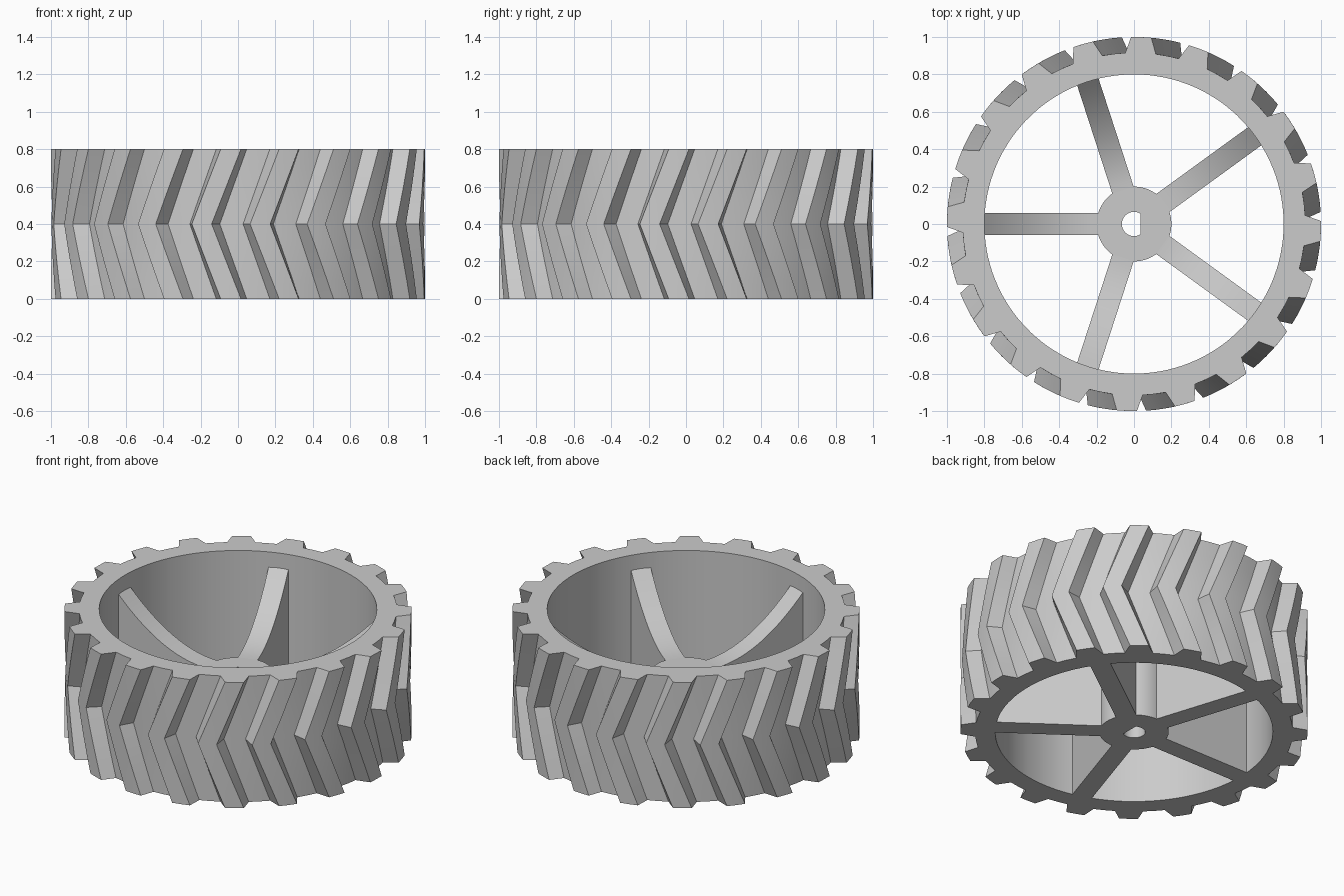
import bpy
import bmesh
from math import cos, sin, radians, pi

cube = bpy.data.objects.get("Cube")
if cube:
    bpy.data.objects.remove(cube, do_unlink=True)

HEIGHT = 0.8
TEETH = 20
PITCH = 360 / TEETH
TWIST = -PITCH / 2        # chevron sweep from each face to mid height
FIRST = -92.2             # angle of the first tooth at the end faces
TIP, ROOT, BORE = 1.0, 0.916, 0.8
HUB_R, HUB_H = 0.2, 0.4
SPOKE_W, SPOKE_TOP = 0.12, 0.71

grey = bpy.data.materials.new("light_grey")
grey.use_nodes = True
colour = (0.6, 0.6, 0.6, 1)
grey.diffuse_color = colour
grey.node_tree.nodes["Principled BSDF"].inputs["Base Color"].default_value = colour


def finish(name, bm):
    bmesh.ops.recalc_face_normals(bm, faces=bm.faces)
    mesh = bpy.data.meshes.new(name)
    bm.to_mesh(mesh)
    bm.free()
    mesh.materials.append(grey)
    obj = bpy.data.objects.new(name, mesh)
    bpy.context.collection.objects.link(obj)
    bpy.ops.object.select_all(action="DESELECT")
    obj.select_set(True)
    bpy.context.view_layer.objects.active = obj
    bpy.ops.object.shade_smooth_by_angle(angle=radians(25))
    return obj


def tube(name, loops):
    """Closed ring solid: each loop of points is bridged to the next, the last to the first."""
    bm = bmesh.new()
    rings = [[bm.verts.new(p) for p in loop] for loop in loops]
    n = len(rings[0])
    for k, a in enumerate(rings):
        b = rings[(k + 1) % len(rings)]
        for i in range(n):
            j = (i + 1) % n
            bm.faces.new((a[i], a[j], b[j], b[i]))
    return finish(name, bm)


def polar(r, degrees, z):
    a = radians(degrees)
    return (r * cos(a), r * sin(a), z)


# Rim with chevron tread
tooth = [(-5.1, ROOT), (-3.1, TIP), (0, TIP), (3.1, TIP), (5.1, ROOT), (9, ROOT)]
section = [(FIRST + k * PITCH + a, r) for k in range(TEETH) for a, r in tooth]
SLICES = 8
loops = []
for s in range(SLICES + 1):
    f = s / SLICES
    turn = TWIST * (1 - abs(2 * f - 1))
    loops.append([polar(r, a + turn, HEIGHT * f) for a, r in section])
for z in (HEIGHT, 0):
    loops.append([polar(BORE, a, z) for a, r in section])
tube("treaded_rim", loops)

# Hub with a D-shaped axle hole
angles = [360 * i / 64 for i in range(64)]


def axle_hole(z):
    points = [polar(0.065, a, z) for a in angles]
    return [(min(x, 0.034), y, z) for x, y, z in points]


tube("hub", [[polar(HUB_R, a, 0) for a in angles],
             [polar(HUB_R, a, HUB_H) for a in angles],
             axle_hole(HUB_H), axle_hole(0)])


# Spokes with a concave upper edge rising to the rim
def spoke(name, angle):
    start, end, steps = 0.19, 0.805, 16
    profile = [(end, 0), (start, 0)]
    for i in range(steps + 1):
        t = i / steps
        profile.append((start + (end - start) * t,
                        HUB_H + (SPOKE_TOP - HUB_H) * t * t))
    bm = bmesh.new()
    sides = [[bm.verts.new((x, y, z)) for x, z in profile]
             for y in (-SPOKE_W / 2, SPOKE_W / 2)]
    for side in sides:
        bm.faces.new(side)
    for i in range(len(profile)):
        j = (i + 1) % len(profile)
        bm.faces.new((sides[0][i], sides[0][j], sides[1][j], sides[1][i]))
    obj = finish(name, bm)
    obj.rotation_euler.z = angle


for k in range(5):
    spoke(f"spoke_{k + 1}", pi + k * 2 * pi / 5)
